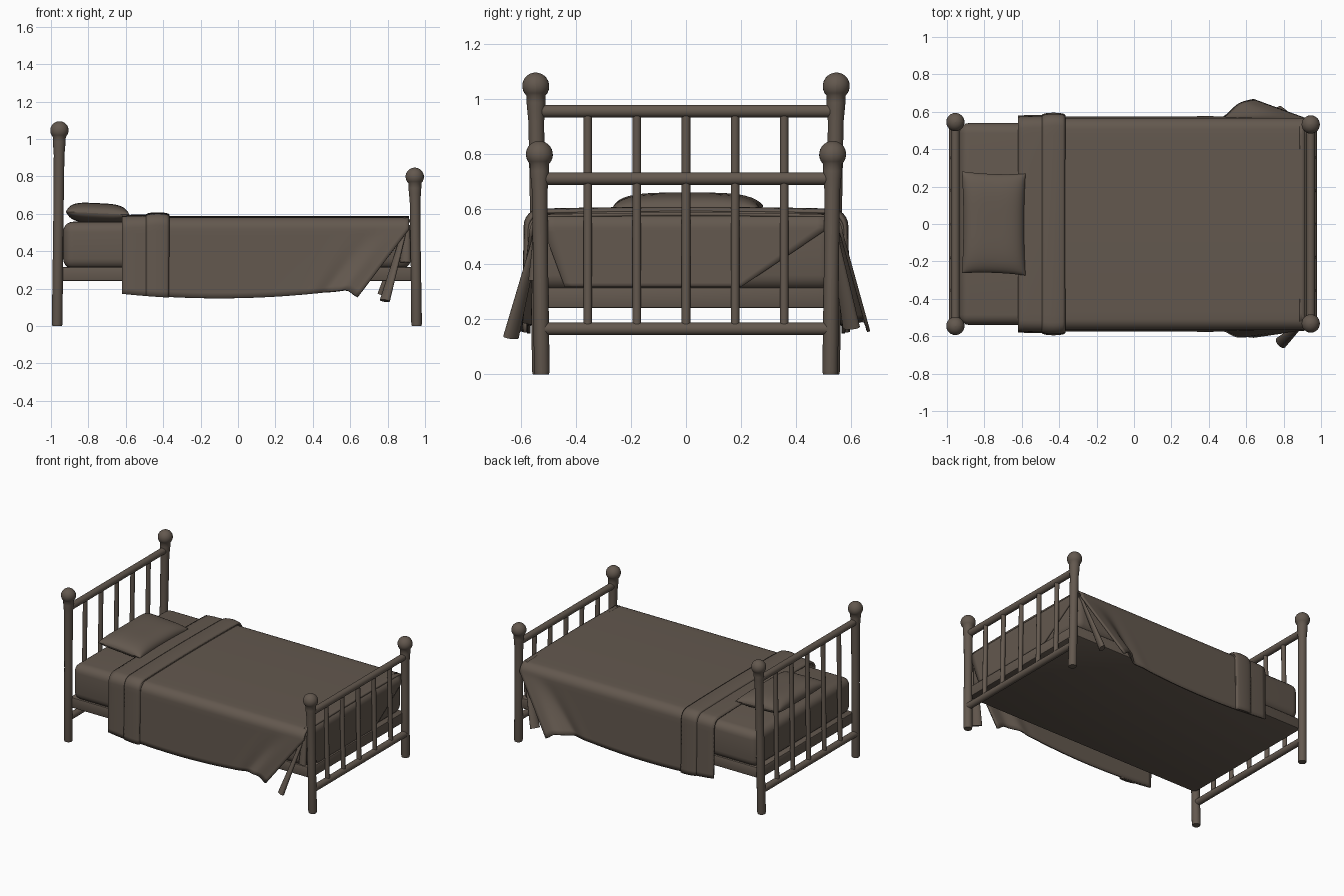
import bpy, bmesh, math
from mathutils import Vector

if "Cube" in bpy.data.objects:
    bpy.data.objects.remove(bpy.data.objects["Cube"])

brown = bpy.data.materials.new("warm_brown")
brown.diffuse_color = (0.125, 0.098, 0.077, 1)
brown.use_nodes = True
brown.node_tree.nodes["Principled BSDF"].inputs["Base Color"].default_value = brown.diffuse_color


def finish(ob, angle=40):
    ob.data.materials.append(brown)
    bpy.ops.object.select_all(action='DESELECT')
    ob.select_set(True)
    bpy.context.view_layer.objects.active = ob
    bpy.ops.object.shade_smooth_by_angle(angle=math.radians(angle))
    return ob


def from_bmesh(name, bm, angle=40):
    bmesh.ops.recalc_face_normals(bm, faces=bm.faces)
    me = bpy.data.meshes.new(name)
    bm.to_mesh(me)
    bm.free()
    ob = bpy.data.objects.new(name, me)
    bpy.context.collection.objects.link(ob)
    return finish(ob, angle)


def tube(name, a, b, ra, rb=None, flat=1.0, sides=20):
    """Round bar between two points, optionally tapered or flattened."""
    a, b = Vector(a), Vector(b)
    bm = bmesh.new()
    bmesh.ops.create_cone(bm, cap_ends=True, segments=sides, radius1=ra,
                          radius2=rb or ra, depth=(b - a).length)
    rot = (b - a).to_track_quat('Z', 'Y')
    for v in bm.verts:
        v.co.y *= flat
        v.co = rot @ v.co + (a + b) / 2
    return from_bmesh(name, bm)


def sheet(name, nu, nv, fn, thick=0.012):
    """Cloth surface from a function of u, v in 0..1."""
    bm = bmesh.new()
    g = [[bm.verts.new(fn(i / nu, j / nv)) for j in range(nv + 1)] for i in range(nu + 1)]
    for i in range(nu):
        for j in range(nv):
            bm.faces.new((g[i][j], g[i + 1][j], g[i + 1][j + 1], g[i][j + 1]))
    ob = from_bmesh(name, bm)
    if thick:
        m = ob.modifiers.new("cloth_thickness", 'SOLIDIFY')
        m.thickness, m.offset = thick, 0
    return ob


def block(name, lo, hi, bevel, seg):
    bm = bmesh.new()
    bmesh.ops.create_cube(bm, size=1)
    for v in bm.verts:
        v.co = [(l + h) / 2 + c * (h - l) for c, l, h in zip(v.co, lo, hi)]
    bmesh.ops.bevel(bm, geom=bm.edges[:], offset=bevel, segments=seg, profile=0.5, affect='EDGES')
    return from_bmesh(name, bm)


def post(name, foot, ball, r, rb):
    """Turned, slightly leaning post with a ball on top."""
    h = ball[2]
    prof = [(0, 0), (r * .9, 0), (r, 0.012), (r * .95, h * .5), (r, h - .13),
            (r * 1.12, h - .09), (r * 1.2, h - .06)]
    prof += [(rb * math.cos(t), h + rb * math.sin(t))
             for t in [math.radians(-45 + 13.5 * k) for k in range(11)]]
    n = 24

    def fn(u, v):
        rad, z = prof[round(v * (len(prof) - 1))]
        k = z / h
        a = 2 * math.pi * u
        return (foot[0] + (ball[0] - foot[0]) * k + rad * math.cos(a),
                foot[1] + (ball[1] - foot[1]) * k + rad * math.sin(a), z)
    return sheet(name, n, len(prof) - 1, fn, 0)


def step(x, a, b):
    t = min(1, max(0, (x - a) / (b - a)))
    return t * t * (3 - 2 * t)


# Headboard and footboard: posts, rails and spindles
for label, xf, xt, yf, yb, zball, ztop in (("head", -.967, -.955, .53, .545, 1.046, .955),
                                           ("foot", .955, .945, .523, .532, .798, .71)):
    for s, side in ((-1, "front"), (1, "back")):
        post(f"{label}_{side}_post", (xf, s * yf), (xt, s * yb, zball), .0285, .049)
    xm = (xf + xt) / 2
    tube(f"{label}_top_rail", (xt, -.53, ztop), (xt, .53, ztop), .023)
    tube(f"{label}_low_rail", (xf, -.53, .165), (xf, .53, .165), .023)
    for k in range(5):
        y = (k - 2) * .178
        tube(f"{label}_spindle_{k + 1}", (xf, y, .165), (xt, y, ztop), .0155, sides=16)

# Base frame and mattress
block("bed_base", (-.955, -.53, .24), (.945, .53, .315), .008, 2)
block("mattress", (-.935, -.54, .305), (.925, .54, .558), .055, 5)


# Cross-section over the mattress: v runs from front hem, over the top, to back hem
W, H, R = .562, .573, .055


def section(v):
    """Side, y on top, z drop fraction of the skirt for v in 0..1."""
    s, t = (-1, 1 - 2 * v) if v < .5 else (1, 2 * v - 1)
    if t < .4:
        return s, t / .4 * (W - R), 0, 0
    if t < .6:
        a = (t - .4) / .2 * math.pi / 2
        return s, W - R + R * math.sin(a), R * (1 - math.cos(a)), 0
    return s, W, R, (t - .6) / .4


def hem(x):
    return .148 + .1 * (x + .1) ** 2 - .05 * step(x, .57, .65)


def blanket(u, v):
    s, y, drop, d = section(v)
    x = -.61 + u * (1.525 - .275 * d)
    xb = -.61 + u * 1.25
    z = H - drop + .008 * (1 - (y / W) ** 2) - d * (H - R - hem(xb))
    flare = (.10 if s > 0 else .04) * step(xb, .46, .63)
    ripple = .010 * math.sin(xb * 38) * step(xb, .3, .6)
    return x, s * (y + d * (.008 + flare + ripple)), z


sheet("blanket", 70, 60, blanket)


def band(x0, x1, off):
    def fn(u, v):
        s, y, drop, d = section(v)
        x = x0 + u * (x1 - x0)
        o = off * (.55 + .45 * math.sin(math.pi * u) ** .5 if 0 < u < 1 else .55)
        z = H - drop + .008 * (1 - (y / W) ** 2) - d * (H - R - hem(x) + .003)
        return x, s * (y + (o if y > W - R else o * y / W) + .006 * d), z + o * (1 - d)
    return fn


# Turned-down sheet at the head and its thicker fold
sheet("sheet_turn_down", 8, 60, band(-.62, -.37, .009))
sheet("sheet_fold", 10, 60, band(-.49, -.37, .021))


# Blanket tucked over the foot end, with a diagonal corner fold
def foot_panel(right):
    def fn(u, v):
        if v < .3:
            a = v / .3 * math.pi / 2
            x, z, d = .885 + .045 * math.sin(a), H - .045 * (1 - math.cos(a)), 0
        else:
            d = (v - .3) / .7
            x, z = .93, H - .045 - d * .215
        y0, y1 = -.52 + .08 * d, .52 - right * d
        return x, y0 + u * (y1 - y0), z + .004
    return fn


sheet("blanket_foot_tuck", 24, 20, foot_panel(.32))

# Hanging corner folds of the blanket
tube("front_corner_fold", (.895, -.535, .53), (.785, -.635, .135), .014, .034, .6)
tube("front_corner_pleat", (.90, -.535, .54), (.895, -.55, .34), .02, .03, .7)
tube("back_corner_fold", (.895, .53, .54), (.77, .60, .17), .014, .034, .6)


# Pillow: two bulging halves meeting at a seam
def pillow_half(sign):
    def fn(u, v):
        a, b = math.sin((u - .5) * math.pi), math.sin((v - .5) * math.pi)
        bulge = math.sqrt(max(0, (1 - a ** 4) * (1 - b ** 4)))
        x = -.75 + a * (.170 - .008 * (1 - b * b))
        return x, .003 + b * (.272 - .008 * (1 - a * a)) - .03 * a * .2, \
            .603 - .008 * a + sign * .054 * bulge
    return fn


sheet("pillow_top", 24, 24, pillow_half(1), 0)
sheet("pillow_bottom", 24, 24, pillow_half(-1), 0)
